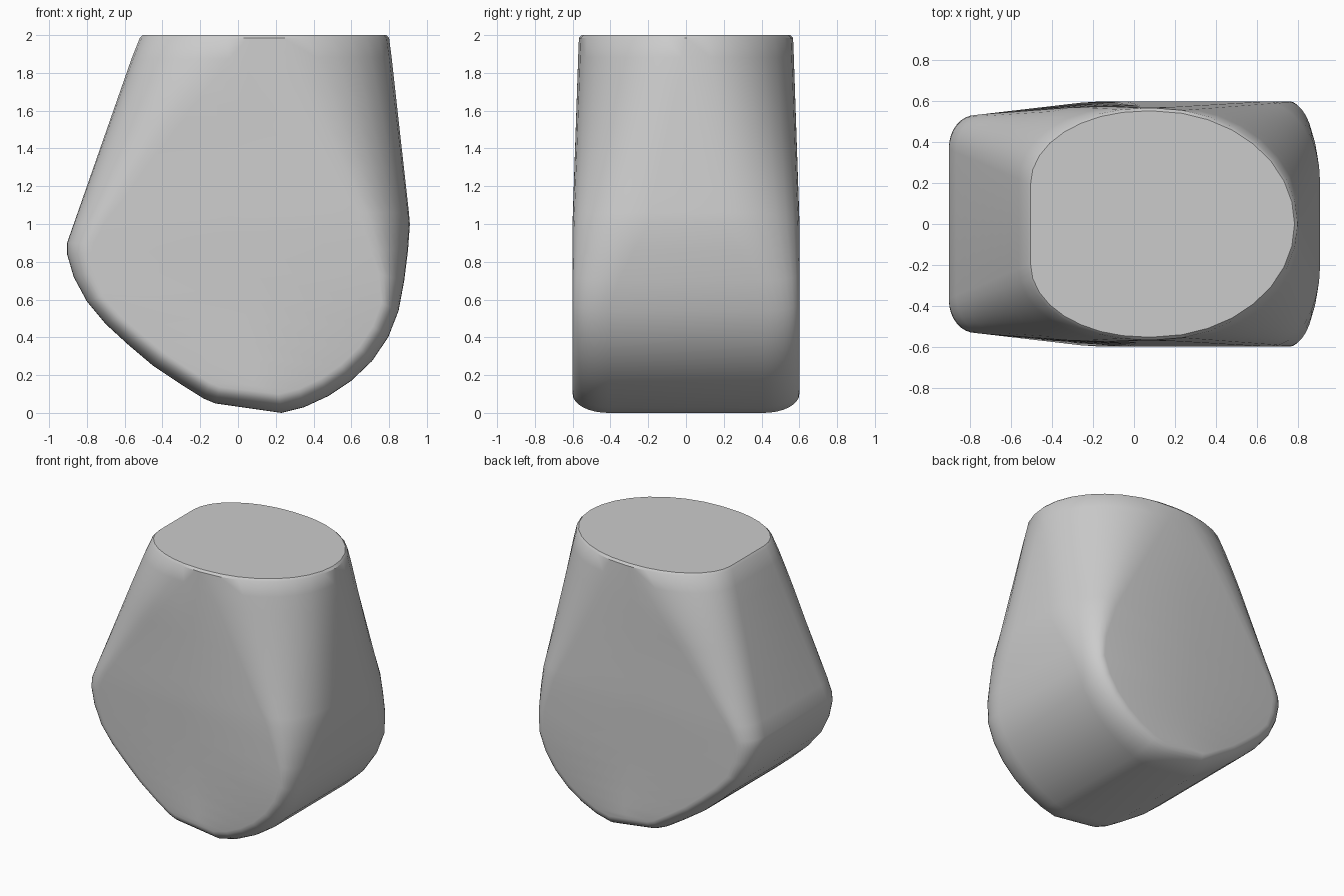
import bpy, bmesh, math
from mathutils import Vector

cube = bpy.data.objects.get("Cube")
if cube:
    bpy.data.objects.remove(cube)

STEPS = 8                      # divisions in each rounded corner
HUB = Vector((0.1, 0, 0.9))    # lower edges round toward this point


def lerp(a, b, t):
    return a + (b - a) * max(0, min(1, t))


# Side outlines, paired row by row from the shoulder down to the base (x, z)
left = [(-.87, 1), (-.905, .9), (-.905, .84), (-.87, .72), (-.8, .59), (-.7, .47),
        (-.58, .36), (-.45, .25), (-.3, .15), (-.18, .075), (-.12, .05)]
right = [(.905, 1.06), (.91, 1), (.9, .86), (.88, .7), (.85, .54), (.795, .4),
         (.71, .275), (.6, .17), (.48, .09), (.35, .03), (.23, 0)]

# Straight upper walls above the shoulder
UPPER = 8
top_left, top_right = (-.52, 2), (.8, 2)


def wall(top, foot):
    return [tuple(lerp(a, b, i / UPPER) for a, b in zip(top, foot)) for i in range(UPPER)]


left = wall(top_left, left[0]) + left
right = wall(top_right, right[0]) + right


def column(point, is_left):
    """Rounded end of one section, running from the back to the front."""
    x, z = point
    up, low = 2 - z, (1 - z) / .4
    if is_left:
        radius = lerp(lerp(.57, .16, up), .09, low)
        flat = lerp(lerp(.2, .35, up), .41, low)
    else:
        radius = lerp(lerp(.7, .25, up), .1, low)
        flat = lerp(lerp(0, .2, up), .41, low)
    base = Vector((x, 0, z))
    inward = HUB - base
    if z > HUB.z:
        inward.z = 0
    inward = inward.normalized() * radius
    depth = lerp(.567, .6, up)
    if is_left:
        depth -= .07 * lerp(0, 1, (-.2 - x - inward.x) / .6)
    half = []
    for k in range(STEPS + 1):
        a = math.pi / 2 * k / STEPS
        p = base + inward * (1 - math.cos(a))
        half.append((p, flat + (depth - flat) * math.sin(a)))
    back = [p + Vector((0, y, 0)) for p, y in reversed(half)]
    front = [p - Vector((0, y, 0)) for p, y in half]
    return back + front


def section(l, r):
    a, b = column(l, True), column(r, False)
    depth = lerp(.567, .6, 2 - l[1])
    mids = []
    for i, s in ((-1, -1), (0, 1)):
        m = (a[i] + b[i]) / 2
        m.y = s * depth
        mids.append(m)
    return a + [mids[0]] + b[::-1] + [mids[1]]


# Sections, with a small bevel around the flat top
sections = [section(l, r) for l, r in zip(left, right)]
centre = Vector((.14, 0, 2))
rim = [p + (centre - p).normalized() * .015 for p in sections[0]]
for p in sections[0]:
    p.z -= .015
sections.insert(0, rim)

bm = bmesh.new()
rings = [[bm.verts.new(p) for p in s] for s in sections]
n = len(rings[0])
for a, b in zip(rings, rings[1:]):
    for i in range(n):
        j = (i + 1) % n
        bm.faces.new((a[i], a[j], b[j], b[i]))
bm.faces.new(rings[0])

# Base strip joining the two ends of the last section
end = rings[-1]
count = 2 * STEPS + 2
a, b = end[:count], end[count + 1:2 * count + 1][::-1]
for i in range(count - 1):
    face = [a[i], a[i + 1], b[i + 1], b[i]]
    if i == 0:
        face.append(end[-1])
    if i == count - 2:
        face.insert(2, end[count])
    bm.faces.new(face)

bmesh.ops.remove_doubles(bm, verts=bm.verts, dist=.0005)
bmesh.ops.recalc_face_normals(bm, faces=bm.faces)
mesh = bpy.data.meshes.new("tapered_block")
bm.to_mesh(mesh)
bm.free()
block = bpy.data.objects.new("tapered_block", mesh)
bpy.context.collection.objects.link(block)

grey = bpy.data.materials.new("plain grey")
grey.use_nodes = True
colour = (.6, .6, .6, 1)
grey.diffuse_color = colour
grey.node_tree.nodes["Principled BSDF"].inputs["Base Color"].default_value = colour
mesh.materials.append(grey)

bpy.ops.object.select_all(action='DESELECT')
block.select_set(True)
bpy.context.view_layer.objects.active = block
bpy.ops.object.shade_smooth_by_angle(angle=math.radians(35))
